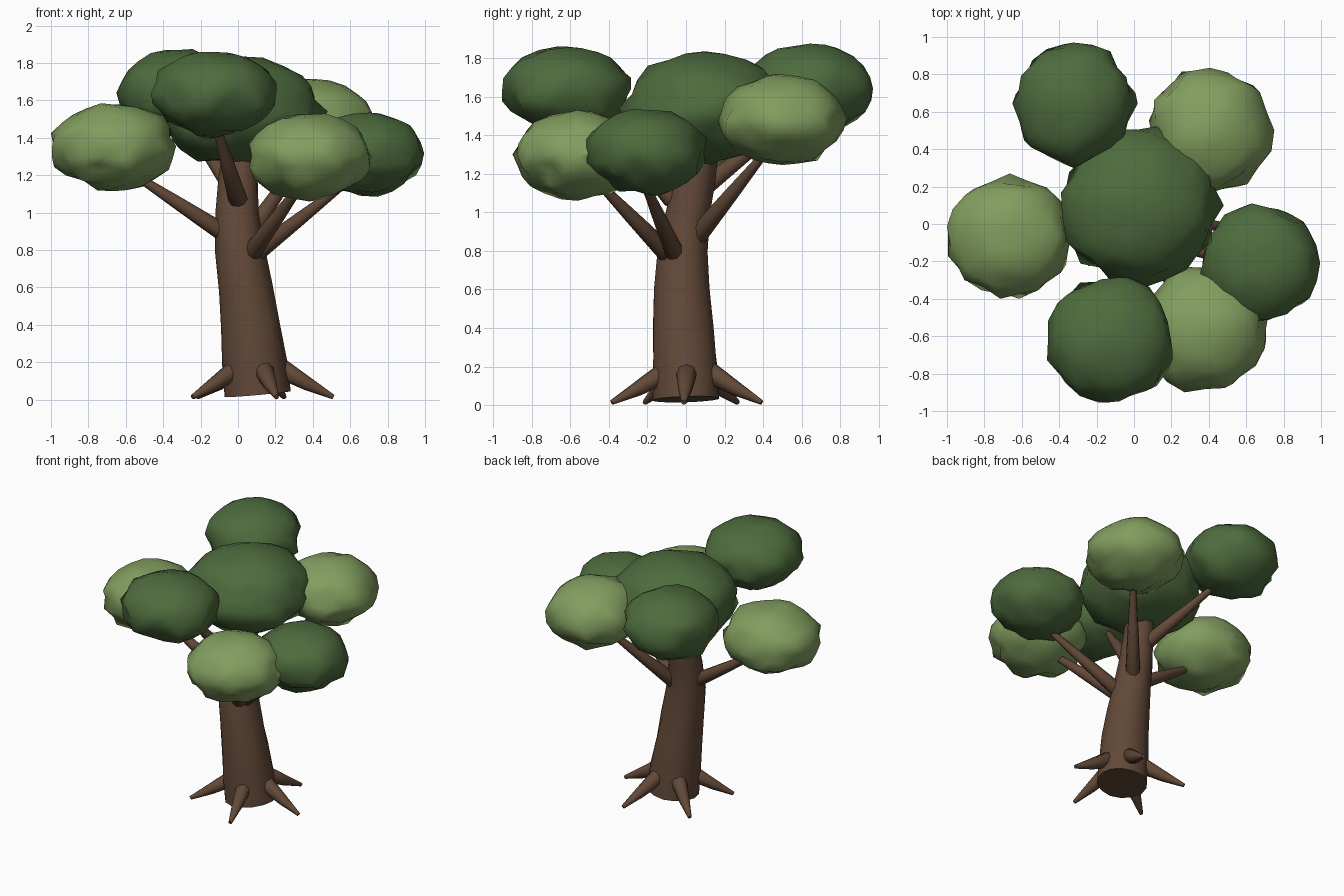
import bpy, bmesh, math
from mathutils import Vector, noise

cube = bpy.data.objects.get("Cube")
if cube:
    bpy.data.objects.remove(cube, do_unlink=True)


def material(name, color):
    mat = bpy.data.materials.new(name)
    mat.use_nodes = True
    mat.diffuse_color = (*color, 1)
    bsdf = mat.node_tree.nodes["Principled BSDF"]
    bsdf.inputs["Base Color"].default_value = (*color, 1)
    bsdf.inputs["Roughness"].default_value = 0.9
    return mat


BARK = material("bark_brown", (0.122, 0.066, 0.039))
DARK = material("dark_leaf_green", (0.075, 0.148, 0.047))
LIGHT = material("light_leaf_green", (0.223, 0.342, 0.114))


def finish(bm, name, mat, angle):
    bmesh.ops.recalc_face_normals(bm, faces=bm.faces)
    mesh = bpy.data.meshes.new(name)
    bm.to_mesh(mesh)
    bm.free()
    mesh.materials.append(mat)
    obj = bpy.data.objects.new(name, mesh)
    bpy.context.collection.objects.link(obj)
    bpy.ops.object.select_all(action="DESELECT")
    obj.select_set(True)
    bpy.context.view_layer.objects.active = obj
    bpy.ops.object.shade_smooth_by_angle(angle=math.radians(angle))


def tube(name, path, sides, wobble=0.0):
    """Capped tube along (point, radius) pairs."""
    bm = bmesh.new()
    pts = [Vector(p) for p, r in path]
    rings = []
    for i, (p, radius) in enumerate(path):
        along = (pts[min(i + 1, len(pts) - 1)] - pts[max(i - 1, 0)]).normalized()
        u = along.cross(Vector((0.0, 1.0, 0.0))).normalized()
        v = along.cross(u)
        ring = []
        for k in range(sides):
            a = math.tau * k / sides
            d = u * math.cos(a) + v * math.sin(a)
            r = radius * (1 + wobble * noise.noise(pts[i] * 3 + d * 2))
            ring.append(bm.verts.new(pts[i] + d * r))
        rings.append(ring)
    for lower, upper in zip(rings, rings[1:]):
        for k in range(sides):
            j = (k + 1) % sides
            bm.faces.new((lower[k], lower[j], upper[j], upper[k]))
    bm.faces.new(rings[0])
    bm.faces.new(rings[-1])
    finish(bm, name, BARK, 50)


# Leaning, tapering trunk
tube("trunk", [
    ((0.105, 0.00, 0.03), 0.175),
    ((0.09, -0.005, 0.20), 0.170),
    ((0.07, -0.015, 0.40), 0.160),
    ((0.04, -0.02, 0.60), 0.146),
    ((0.01, -0.015, 0.80), 0.130),
    ((-0.005, 0.01, 1.00), 0.116),
    ((0.00, 0.05, 1.20), 0.106),
    ((0.02, 0.09, 1.40), 0.09),
], 14, 0.08)

# Five flared roots around the base
for i in range(5):
    a = math.radians(72 * i - 3)
    out = Vector((math.cos(a), math.sin(a), 0))
    base = Vector((0.1, 0.01, 0))

    def at(dist, z):
        return base + out * dist + Vector((0, 0, z))

    tube(f"root_{i + 1}", [(at(0.09, 0.18), 0.035), (at(0.13, 0.165), 0.056),
                           (at(0.27, 0.085), 0.038), (at(0.41, 0.014), 0.013)], 9)

# Branches: start, end
branches = {
    "left_side_branch": ((-0.04, -0.01, 0.87), (-0.58, -0.06, 1.22)),
    "front_branch": ((0.00, -0.07, 1.07), (-0.12, -0.42, 1.48)),
    "front_corner_branch": ((0.07, -0.09, 0.78), (0.36, -0.48, 1.18)),
    "side_branch": ((0.08, -0.05, 0.77), (0.58, -0.22, 1.16)),
    "back_corner_branch": ((0.06, 0.06, 0.88), (0.36, 0.42, 1.32)),
    "back_branch": ((-0.02, 0.08, 1.12), (-0.27, 0.54, 1.48)),
}
for name, (start, end) in branches.items():
    s, e = Vector(start), Vector(end)
    tube(name, [(s - (e - s) * 0.06, 0.03), (s, 0.052),
                (s.lerp(e, 0.5), 0.037), (e, 0.019)], 9)


def crown(name, mat, center, half, seed):
    """Lumpy leaf clump, fitted to its half sizes; rougher underneath."""
    bm = bmesh.new()
    bmesh.ops.create_icosphere(bm, subdivisions=3, radius=1)
    shift = Vector((seed * 7.3, seed * 3.1, seed * 5.7))
    for v in bm.verts:
        rough = 0.07 if v.co.z > 0.35 else 0.15
        v.co *= 1 + rough * noise.noise(v.co * 2.6 + shift) \
            + rough * 0.45 * noise.noise(v.co * 6 + shift)
    for axis in range(3):
        lo = min(v.co[axis] for v in bm.verts)
        hi = max(v.co[axis] for v in bm.verts)
        for v in bm.verts:
            t = (v.co[axis] - lo) / (hi - lo) * 2 - 1
            v.co[axis] = center[axis] + t * half[axis]
    finish(bm, name, mat, 60)


# Leaf clumps
side = (0.335, 0.335, 0.235)
crown("center_crown", DARK, (0.045, 0.09, 1.53), (0.435, 0.44, 0.305), 1)
crown("back_crown", DARK, (-0.315, 0.635, 1.64), side, 2)
crown("back_corner_crown", LIGHT, (0.415, 0.50, 1.48), side, 3)
crown("side_crown", DARK, (0.675, -0.205, 1.31), (0.32, 0.315, 0.225), 4)
crown("front_corner_crown", LIGHT, (0.39, -0.565, 1.295), side, 5)
crown("front_crown", DARK, (-0.13, -0.62, 1.625), side, 6)
crown("left_side_crown", LIGHT, (-0.665, -0.065, 1.35), side, 7)
